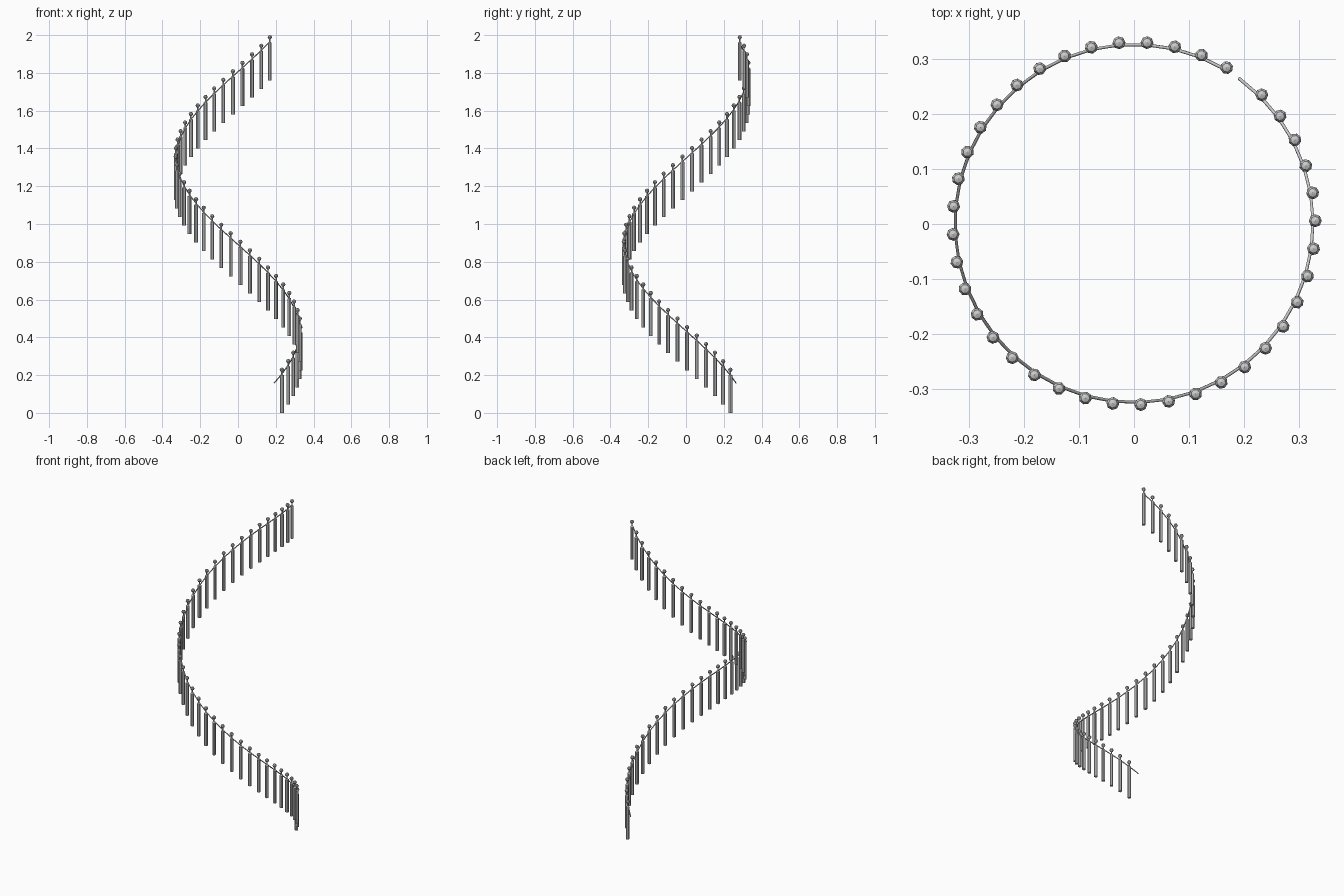
import bpy, bmesh
from math import sin, cos, radians, pi

if "Cube" in bpy.data.objects:
    bpy.data.objects.remove(bpy.data.objects["Cube"])

COUNT, RADIUS = 40, 0.330
START, STEP = radians(45.2), radians(-8.87)   # clockwise climb seen from above
RISE = 1.76 / 39


def helix(i, z, r=RADIUS):
    a = START + STEP * i
    return (r * cos(a), r * sin(a) + 0.001, z + RISE * i)


def make(name, bm):
    mesh = bpy.data.meshes.new(name)
    bmesh.ops.recalc_face_normals(bm, faces=bm.faces)
    bm.to_mesh(mesh)
    bm.free()
    ob = bpy.data.objects.new(name, mesh)
    bpy.context.collection.objects.link(ob)
    return ob


# Lathed baluster: thick shaft, narrow neck, faceted ball finial
def lathe(profile, sides):
    bm = bmesh.new()
    rings = [[bm.verts.new((r * cos(2 * pi * k / sides), r * sin(2 * pi * k / sides), z))
              for k in range(sides)] for r, z in profile]
    for a, b in zip(rings, rings[1:]):
        for k in range(sides):
            n = (k + 1) % sides
            bm.faces.new((a[k], a[n], b[n], b[k]))
    bm.faces.new(rings[0][::-1])
    bm.faces.new(rings[-1])
    bmesh.ops.remove_doubles(bm, verts=bm.verts, dist=0.0005)
    return bm


profile = [(0.0102, 0), (0.0102, 0.199), (0.004, 0.204), (0.004, 0.218),
           (0.009, 0.222), (0.0118, 0.229), (0.008, 0.237), (0.0003, 0.24)]
post = make("baluster", lathe(profile, 8))
for i in range(COUNT):
    ob = post if i == 0 else bpy.data.objects.new("baluster", post.data)
    if i:
        bpy.context.collection.objects.link(ob)
    ob.location = helix(i, 0)
    ob.rotation_euler.z = START + STEP * i

# Thin handrail, starting one step before the first baluster
curve = bpy.data.curves.new("handrail", "CURVE")
curve.dimensions = "3D"
curve.bevel_depth = 0.003
curve.bevel_resolution = 1
curve.use_fill_caps = True
sp = curve.splines.new("POLY")
sp.points.add(COUNT)
for k, p in enumerate(sp.points):
    p.co = (*helix(k - 1, 0.203, 0.326), 1)
bpy.context.collection.objects.link(bpy.data.objects.new("handrail", curve))
